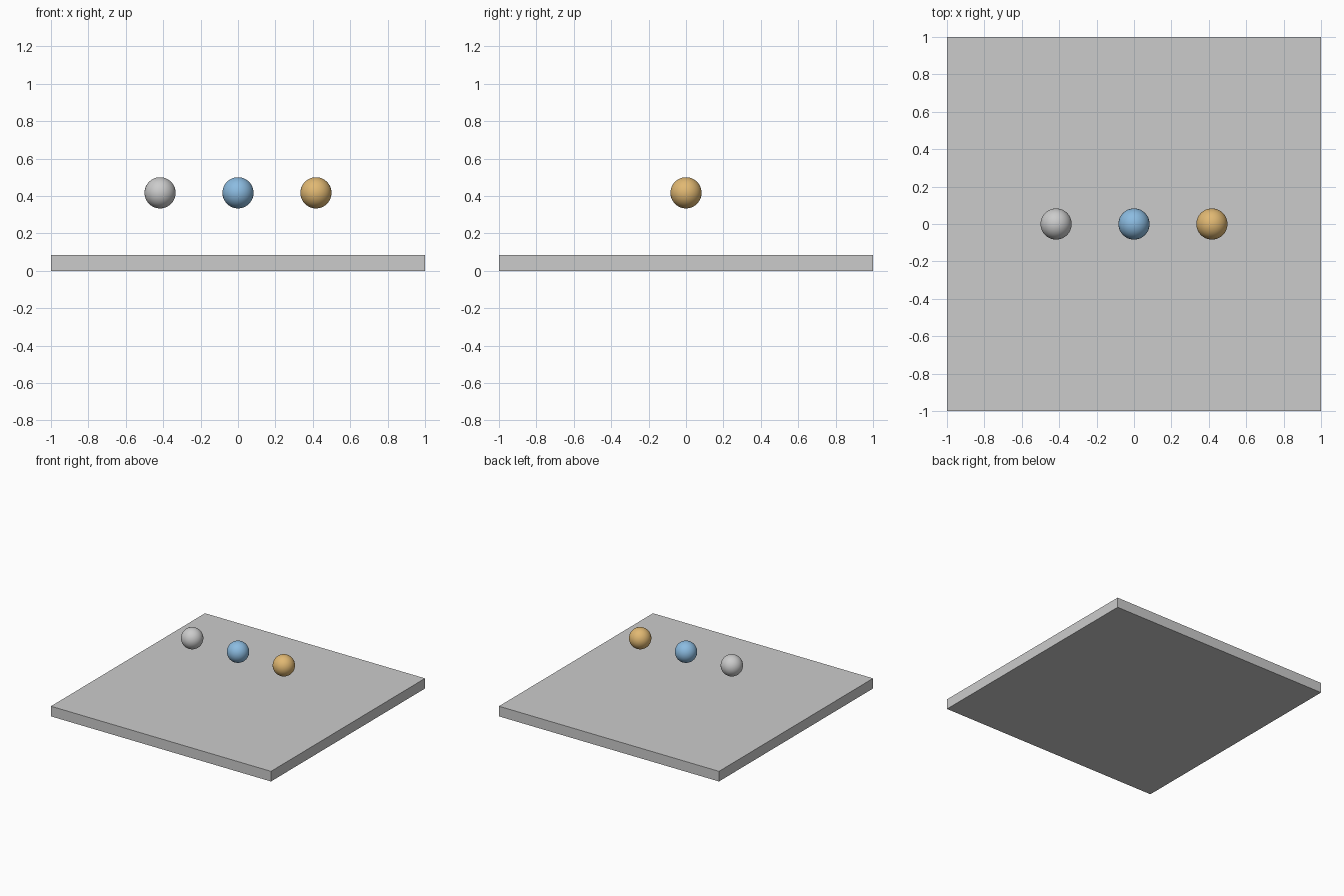
import bpy

if "Cube" in bpy.data.objects:
    bpy.data.objects.remove(bpy.data.objects["Cube"])

UNIT = 1 / 12  # slab thickness and ball radius


def material(name, color):
    mat = bpy.data.materials.new(name)
    mat.diffuse_color = (*color, 1)
    mat.use_nodes = True
    mat.node_tree.nodes["Principled BSDF"].inputs["Base Color"].default_value = mat.diffuse_color
    return mat


def ball(name, x, mat=None):
    bpy.ops.mesh.primitive_uv_sphere_add(
        segments=48, ring_count=24, radius=UNIT, location=(x, 0, 5 * UNIT))
    obj = bpy.context.object
    obj.name = name
    bpy.ops.object.shade_smooth()
    if mat:
        obj.data.materials.append(mat)


# Square floor slab
bpy.ops.mesh.primitive_cube_add(size=1, location=(0, 0, UNIT / 2))
slab = bpy.context.object
slab.name = "floor_slab"
slab.scale = (2, 2, UNIT)
bpy.ops.object.transform_apply(location=False, rotation=False, scale=True)

# Row of three balls floating above the slab
ball("grey_ball", -5 * UNIT)
ball("blue_ball", 0, material("blue", (0.26, 0.50, 0.75)))
ball("gold_ball", 5 * UNIT, material("gold", (0.75, 0.48, 0.17)))
